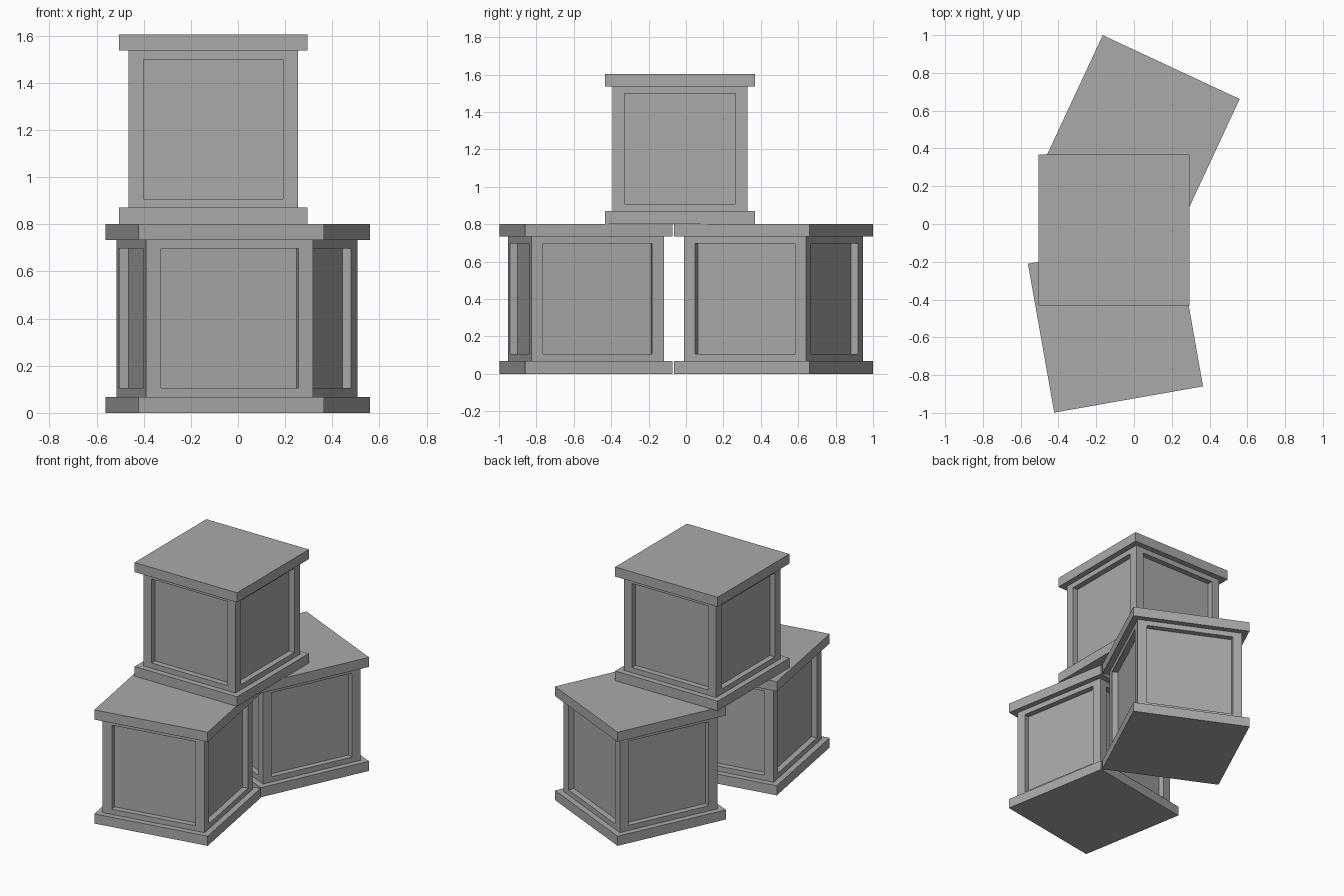
import bpy
import bmesh
from math import radians
from mathutils import Matrix, Vector

if "Cube" in bpy.data.objects:
    bpy.data.objects.remove(bpy.data.objects["Cube"], do_unlink=True)

WIDTH, BODY, PANEL = 0.8, 0.72, 0.564     # slab, body and panel widths
HEIGHT, SLAB, RAIL, DEPTH = 0.802, 0.068, 0.052, 0.04

grey = bpy.data.materials.new("grey")
grey.use_nodes = True
color = (0.4, 0.4, 0.4, 1)
grey.diffuse_color = color
grey.node_tree.nodes["Principled BSDF"].inputs["Base Color"].default_value = color


def add_box(bm, width, bottom, top):
    size = Matrix.Diagonal((width, width, top - bottom, 1))
    shift = Matrix.Translation((0, 0, (bottom + top) / 2))
    verts = bmesh.ops.create_cube(bm, size=1, matrix=shift @ size)["verts"]
    return {f for v in verts for f in v.link_faces}


def finish(bm, name, place):
    mesh = bpy.data.meshes.new(name)
    bm.to_mesh(mesh)
    bm.free()
    mesh.materials.append(grey)
    obj = bpy.data.objects.new(name, mesh)
    obj.matrix_world = place
    bpy.context.collection.objects.link(obj)


def crate(name, x, y, z, angle):
    place = Matrix.Translation((x, y, z)) @ Matrix.Rotation(radians(angle), 4, "Z")

    # Overhanging base and lid
    for part, bottom in (("base", 0), ("lid", HEIGHT - SLAB)):
        bm = bmesh.new()
        add_box(bm, WIDTH, bottom, bottom + SLAB)
        finish(bm, f"{name}_{part}", place)

    # Body with a recessed panel on each side
    bm = bmesh.new()
    faces = add_box(bm, BODY, SLAB, HEIGHT - SLAB)
    sides = [f for f in faces if abs(f.normal.z) < 0.5]
    bmesh.ops.inset_individual(bm, faces=sides, thickness=RAIL)
    narrow = PANEL / (BODY - 2 * RAIL)
    for face in sides:
        normal = face.normal.copy()
        along = Vector((-normal.y, normal.x, 0))
        for v in face.verts:
            v.co += along * v.co.dot(along) * (narrow - 1)
    bmesh.ops.inset_individual(bm, faces=sides, thickness=0, depth=-DEPTH)
    finish(bm, f"{name}_body", place)


crate("front_crate", -0.098, -0.535, 0, 10)
crate("back_crate", 0.028, 0.468, 0, -25)
crate("top_crate", -0.105, -0.032, HEIGHT, 0)
